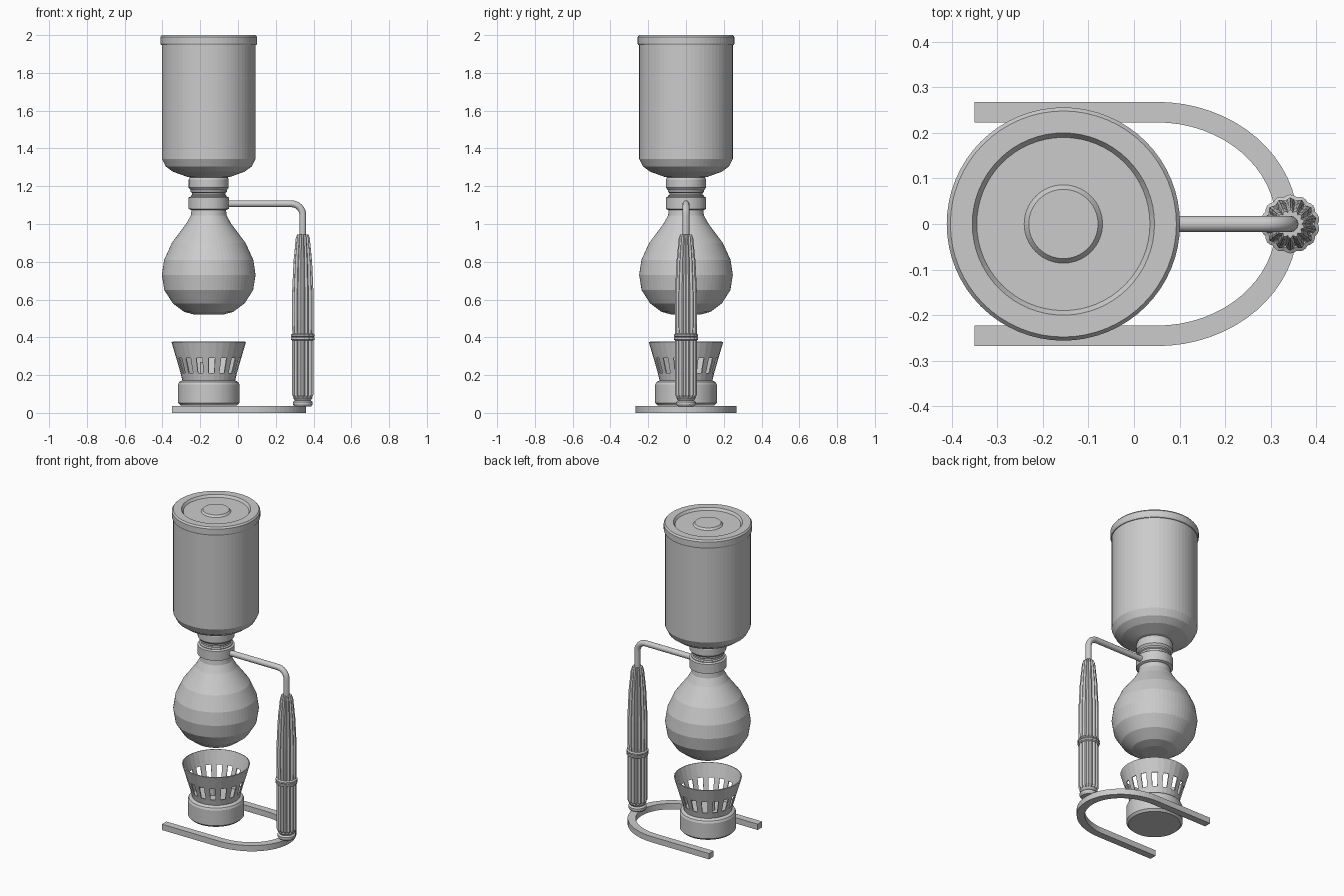
import bpy, bmesh
from math import sin, cos, pi, radians
from mathutils import Vector

if "Cube" in bpy.data.objects:
    bpy.data.objects.remove(bpy.data.objects["Cube"])

grey = bpy.data.materials.new("plain grey")
grey.use_nodes = True
grey.diffuse_color = (0.6, 0.6, 0.6, 1)
grey.node_tree.nodes["Principled BSDF"].inputs["Base Color"].default_value = (0.6, 0.6, 0.6, 1)

AXIS = -0.155    # shared axis of the glass vessels and burner
POST = 0.343     # axis of the handle


def finish(name, bm):
    bmesh.ops.recalc_face_normals(bm, faces=bm.faces)
    mesh = bpy.data.meshes.new(name)
    bm.to_mesh(mesh)
    bm.free()
    mesh.materials.append(grey)
    obj = bpy.data.objects.new(name, mesh)
    bpy.context.collection.objects.link(obj)
    return obj


def lathe(name, profile, x=AXIS, segments=64, shape=lambda i: 1, caps=True, skip=lambda row, i: False):
    """Turn (radius, height) points around a vertical axis."""
    bm = bmesh.new()
    rings = []
    for r, z in profile:
        ring = []
        for i in range(segments):
            a = 2 * pi * i / segments
            ring.append(bm.verts.new((x + r * shape(i) * cos(a), r * shape(i) * sin(a), z)))
        rings.append(ring)
    for row, (lo, hi) in enumerate(zip(rings, rings[1:])):
        for i in range(segments):
            if not skip(row, i):
                j = (i + 1) % segments
                bm.faces.new((lo[i], lo[j], hi[j], hi[i]))
    if caps:
        bm.faces.new(rings[0][::-1])
        bm.faces.new(rings[-1])
    return finish(name, bm)


# Upper vessel and its lid
lathe("upper_chamber", [(0.09, 1.245), (0.115, 1.25), (0.19, 1.277), (0.228, 1.305),
                        (0.248, 1.345), (0.248, 1.95)])
lathe("lid", [(0.24, 1.945), (0.252, 1.947), (0.256, 1.955), (0.256, 1.99), (0.248, 2.0),
              (0.2, 2.0), (0.19, 1.985), (0.086, 1.985), (0.076, 1.997)])

# Stopper between the vessels and the clamp below it
lathe("stopper", [(0.085, 1.13), (0.095, 1.14), (0.095, 1.15), (0.088, 1.155), (0.088, 1.165),
                  (0.096, 1.17), (0.096, 1.18), (0.106, 1.192), (0.106, 1.235), (0.098, 1.25)])
lathe("clamp_collar", [(0.096, 1.075), (0.107, 1.08), (0.107, 1.14), (0.096, 1.145)])

# Lower round flask
lathe("lower_flask", [(0.075, 0.52), (0.13, 0.535), (0.19, 0.58), (0.235, 0.65), (0.248, 0.73),
                      (0.236, 0.81), (0.195, 0.9), (0.12, 1.0), (0.095, 1.045), (0.088, 1.1)])

# Burner body, wick and slotted wind guard
lathe("burner_body", [(0.15, 0.04), (0.163, 0.053), (0.163, 0.15), (0.157, 0.163), (0.14, 0.172)])
lathe("wick", [(0.022, 0.17), (0.022, 0.27)], x=AXIS - 0.025, segments=16)
guard = lathe("wind_guard", [(0.139, 0.168), (0.149, 0.21), (0.172, 0.29), (0.197, 0.375)],
              segments=32, caps=False, skip=lambda row, i: row == 1 and i % 2 == 0)
wall = guard.modifiers.new("wall", "SOLIDIFY")
wall.thickness = 0.006
wall.offset = -1

# Fluted handle, with foot and middle band
FLUTES = 14
flute = lambda i: (0.85, 0.97, 1.03, 0.97)[i % 4]
lathe("handle_foot", [(0.045, 0.035), (0.052, 0.045), (0.052, 0.058), (0.042, 0.066),
                      (0.052, 0.08), (0.04, 0.09)], x=POST, segments=32)
lathe("handle_lower_grip", [(0.045, 0.075), (0.056, 0.095), (0.056, 0.39)],
      x=POST, segments=4 * FLUTES, shape=flute)
lathe("handle_band", [(0.055, 0.382), (0.064, 0.388), (0.064, 0.398), (0.06, 0.402),
                      (0.064, 0.406), (0.064, 0.414), (0.055, 0.42)],
      x=POST, segments=4 * FLUTES, shape=lambda i: 1 + (flute(i) - 1) / 3)
lathe("handle_upper_grip", [(0.055, 0.41), (0.057, 0.5), (0.057, 0.62), (0.049, 0.8),
                            (0.037, 0.925), (0.03, 0.945)],
      x=POST, segments=4 * FLUTES, shape=flute)

# Bent support arm
bend = 0.06
path = [Vector((AXIS + 0.09, 0, 1.107))]
for k in range(9):
    a = radians(90 - 90 * k / 8)
    path.append(Vector((POST - bend + bend * cos(a), 0, 1.107 - bend + bend * sin(a))))
path.append(Vector((POST, 0, 0.93)))
curve = bpy.data.curves.new("support_arm", "CURVE")
curve.dimensions = "3D"
curve.bevel_depth = 0.018
curve.bevel_resolution = 4
curve.use_fill_caps = True
spline = curve.splines.new("POLY")
spline.points.add(len(path) - 1)
for point, co in zip(spline.points, path):
    point.co = (*co, 1)
curve.materials.append(grey)
arm = bpy.data.objects.new("support_arm", curve)
bpy.context.collection.objects.link(arm)

# U-shaped base bar
bm = bmesh.new()
pairs = []
steps = 32
stations = [(-0.35, -1, 0)] + [(0.05, sin(a), cos(a)) for a in
                               (-pi / 2 + pi * k / steps for k in range(steps + 1))] + [(-0.35, 1, 0)]
for x, sy, sx in stations:
    pairs.append([bm.verts.new((x + sx * rx, sy * ry, 0)) for rx, ry in ((0.31, 0.268), (0.262, 0.223))])
faces = [bm.faces.new((a[0], b[0], b[1], a[1])) for a, b in zip(pairs, pairs[1:])]
top = bmesh.ops.extrude_face_region(bm, geom=faces)
bmesh.ops.translate(bm, vec=(0, 0, 0.037), verts=[v for v in top["geom"] if isinstance(v, bmesh.types.BMVert)])
finish("base_bar", bm)
